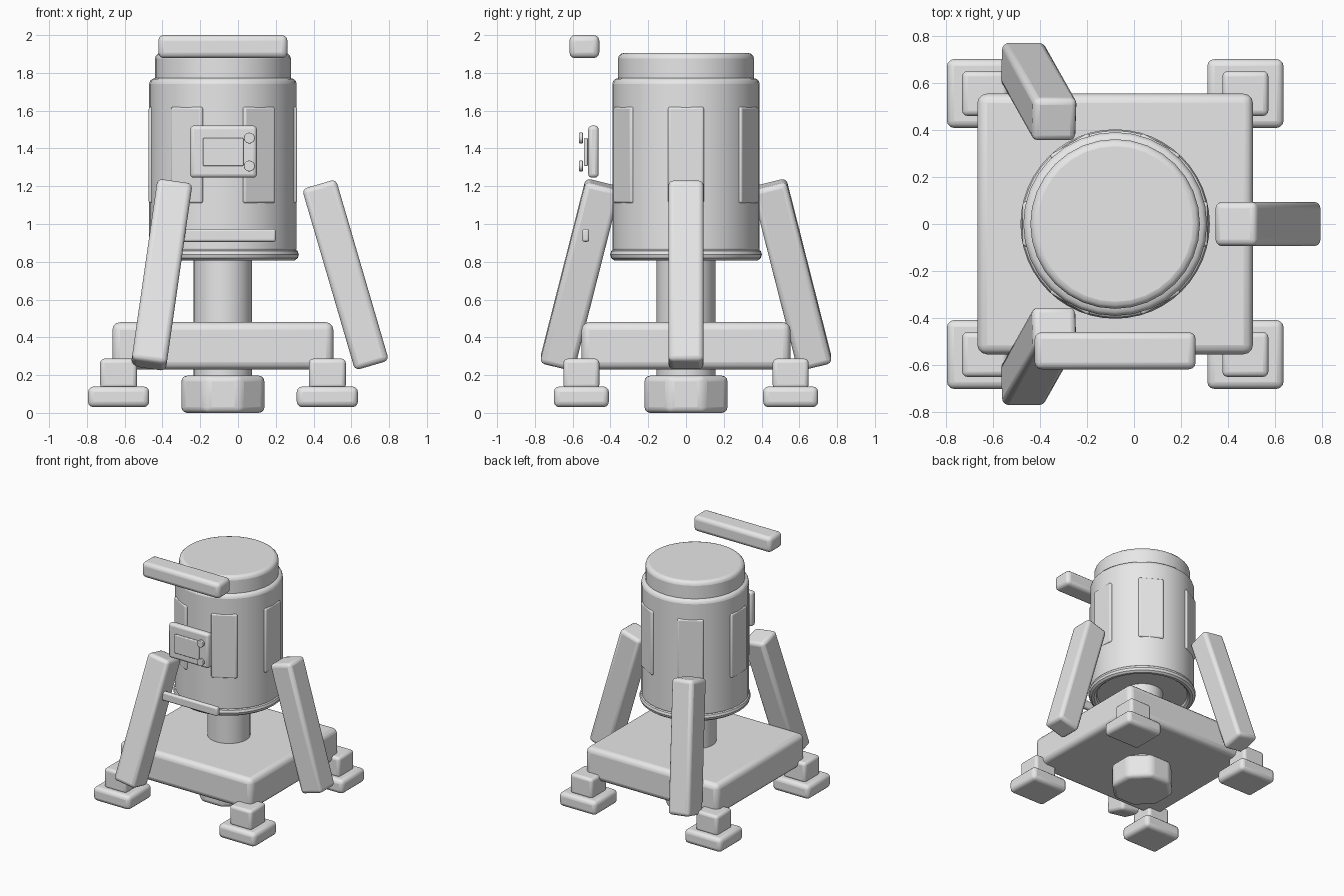
import bpy
from math import radians, pi, sin, cos

cube = bpy.data.objects.get("Cube")
if cube:
    bpy.data.objects.remove(cube, do_unlink=True)

grey = bpy.data.materials.new("light grey")
grey.use_nodes = True
grey.diffuse_color = (0.8, 0.8, 0.8, 1)
grey.node_tree.nodes["Principled BSDF"].inputs["Base Color"].default_value = (0.8, 0.8, 0.8, 1)

AXIS = -0.08  # x of the central axis


def finish(name, bevel):
    obj = bpy.context.object
    obj.name = name
    obj.data.materials.append(grey)
    if bevel:
        mod = obj.modifiers.new("Bevel", "BEVEL")
        mod.width = bevel
        mod.segments = 3
        mod.limit_method = "ANGLE"
        mod.angle_limit = radians(30)
    bpy.ops.object.shade_smooth_by_angle(angle=radians(30))
    return obj


def box(name, centre, size, bevel, rot=(0, 0, 0)):
    bpy.ops.mesh.primitive_cube_add(size=1, location=centre, rotation=rot)
    bpy.context.object.scale = size
    bpy.ops.object.transform_apply(location=False, rotation=False, scale=True)
    return finish(name, bevel)


def drum(name, radius, bottom, top, bevel, sides=32, spin=0):
    bpy.ops.mesh.primitive_cylinder_add(
        vertices=sides, radius=radius, depth=top - bottom,
        location=(AXIS, 0, (top + bottom) / 2), rotation=(0, 0, spin))
    return finish(name, bevel)


# Base plate, centre column and nozzle
box("base_plate", (AXIS, 0, 0.355), (1.17, 1.106, 0.25), 0.04)
drum("centre_column", 0.155, 0.15, 0.88, 0)
drum("nozzle", 0.238, 0.0, 0.197, 0.03, sides=8, spin=pi / 8)

# Feet under the four corners
for side, x in (("right", -0.632), ("left", 0.473)):
    for end, y in (("front", -0.554), ("back", 0.554)):
        box(f"{end}_{side}_foot", (x, y, 0.085), (0.324, 0.292, 0.11), 0.03)
        box(f"{end}_{side}_foot_block", (x, y, 0.207), (0.195, 0.19, 0.16), 0.022)

# Main drum with cap and bottom lip
drum("body", 0.39, 0.84, 1.772, 0.03)
drum("cap", 0.36, 1.74, 1.905, 0.03)
bpy.ops.mesh.primitive_torus_add(
    major_segments=48, minor_segments=10, major_radius=0.37,
    minor_radius=0.032, location=(AXIS, 0, 0.838))
finish("bottom_lip", 0)

# Raised panels around the drum
for i in range(6):
    a = i * pi / 3
    box(f"side_panel_{i + 1}", (AXIS + 0.373 * cos(a), 0.373 * sin(a), 1.365),
        (0.04, 0.19, 0.51), 0.012, (0, 0, a))

# Three struts leaning in towards the drum
lean = radians(16.3)
for name, a in (("left", 0), ("back", 2 * pi / 3), ("front", -2 * pi / 3)):
    box(f"{name}_strut", (AXIS + 0.649 * cos(a), 0.649 * sin(a), 0.731),
        (0.187, 0.187, 1.0), 0.027, (lean * sin(a), -lean * cos(a), 0))

# Front control panel, screen and knobs
box("control_panel", (-0.077, -0.49, 1.383), (0.354, 0.055, 0.276), 0.02)
box("screen", (-0.078, -0.53, 1.381), (0.215, 0.02, 0.148), 0.006)
for name, z in (("upper", 1.455), ("lower", 1.307)):
    bpy.ops.mesh.primitive_cylinder_add(
        vertices=16, radius=0.029, depth=0.02,
        location=(0.06, -0.556, z), rotation=(pi / 2, 0, 0))
    finish(f"{name}_knob", 0.004)

# Front step strip and top bar
box("step_strip", (AXIS, -0.531, 0.94), (0.56, 0.037, 0.068), 0.012)
box("top_bar", (AXIS, -0.538, 1.939), (0.684, 0.158, 0.122), 0.03)
